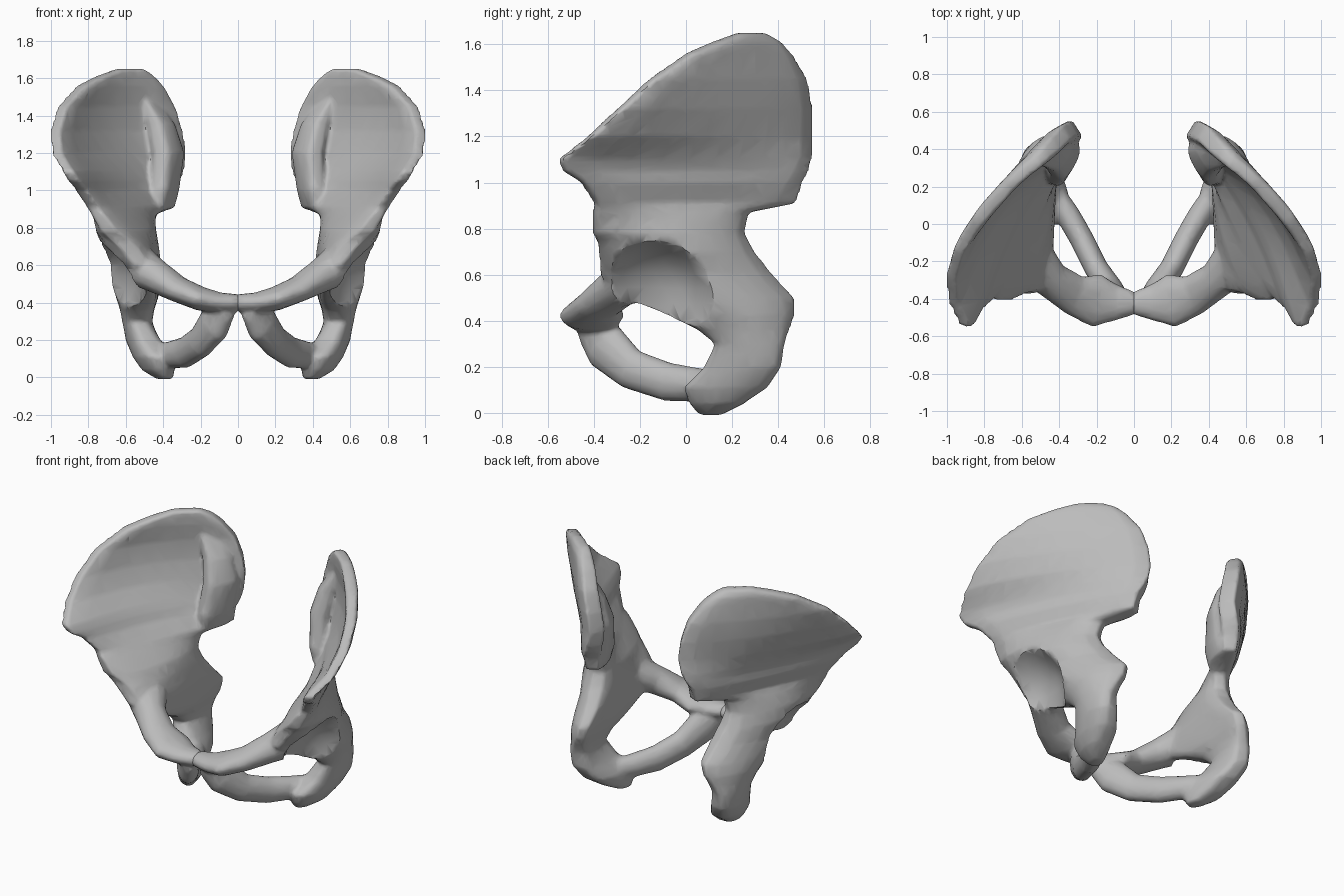
import bpy, bmesh, math
from mathutils import Vector

old = bpy.data.objects.get("Cube")
if old:
    bpy.data.objects.remove(old, do_unlink=True)

bone = bpy.data.materials.new("bone_grey")
bone.use_nodes = True
GREY = (0.5, 0.5, 0.5, 1)
bone.diffuse_color = GREY
bone.node_tree.nodes["Principled BSDF"].inputs["Base Color"].default_value = GREY


def loft(bm, rings):
    """Closed skin through rings that have equal point counts."""
    loops = [[bm.verts.new(p) for p in ring] for ring in rings]
    for lower, upper in zip(loops, loops[1:]):
        count = len(lower)
        for i in range(count):
            j = (i + 1) % count
            bm.faces.new((lower[i], lower[j], upper[j], upper[i]))
    bm.faces.new(loops[0][::-1])
    bm.faces.new(loops[-1])


def plate_section(z, back, mid, front, thick, steps=10):
    """Curved flat section running from back through mid to front at height z."""
    b, m, f = Vector(back), Vector(mid), Vector(front)
    outer, inner = [], []
    for k in range(steps + 1):
        s = k / steps
        wb, wm, wf = (1 - s) * (1 - 2 * s), 4 * s * (1 - s), s * (2 * s - 1)
        centre = b * wb + m * wm + f * wf
        along = b * (4 * s - 3) + m * (4 - 8 * s) + f * (4 * s - 1)
        side = Vector((-along.y, along.x)).normalized()
        half = (thick[0] * wb + thick[1] * wm + thick[2] * wf) / 2
        if k in (0, steps):
            half *= 0.7
        outer.append((*(centre + side * half), z))
        inner.append((*(centre - side * half), z))
    return outer + inner[::-1]


def tube(bm, stations, sides=12):
    """Elliptical tube; each station is a point, a flat radius and an upright radius."""
    points = [Vector(s[0]) for s in stations]
    rings = []
    for i, (_, wide, tall) in enumerate(stations):
        along = points[min(i + 1, len(points) - 1)] - points[max(i - 1, 0)]
        flat = along.cross(Vector((0, 0, 1))).normalized()
        up = flat.cross(along).normalized()
        ring = []
        for k in range(sides):
            a = math.tau * k / sides
            ring.append(points[i] + flat * wide * math.cos(a) + up * tall * math.sin(a))
        rings.append(ring)
    loft(bm, rings)


# Upper wing: height, back, middle, front, thicknesses
wing = [
    (1.65, (.51, .33), (.58, .28), (.64, .23), (.06, .07, .06)),
    (1.61, (.46, .39), (.62, .26), (.74, .12), (.10, .08, .08)),
    (1.56, (.42, .43), (.64, .24), (.84, .01), (.12, .08, .09)),
    (1.45, (.36, .49), (.68, .21), (.94, -.15), (.14, .06, .09)),
    (1.32, (.32, .51), (.68, .19), (.98, -.29), (.15, .05, .09)),
    (1.20, (.30, .51), (.67, .15), (.97, -.42), (.15, .05, .09)),
    (1.10, (.32, .51), (.64, .11), (.91, -.55), (.15, .06, .09)),
    (1.05, (.34, .50), (.63, .08), (.88, -.53), (.15, .07, .09)),
    (1.00, (.36, .48), (.63, .06), (.84, -.45), (.14, .09, .09)),
    (.91, (.37, .46), (.60, .00), (.78, -.39), (.12, .13, .09)),
]
# Neck, socket block and rear column down to the seat
column = [
    (.87, (.46, .26), (.60, .00), (.75, -.40), (.08, .17, .10)),
    (.78, (.48, .24), (.60, -.05), (.69, -.40), (.10, .26, .12)),
    (.70, (.47, .28), (.59, -.05), (.59, -.37), (.12, .29, .14)),
    (.60, (.45, .36), (.56, .00), (.50, -.36), (.11, .27, .14)),
    (.50, (.44, .46), (.55, .10), (.50, -.27), (.08, .25, .12)),
    (.42, (.46, .46), (.54, .20), (.49, -.06), (.08, .22, .10)),
    (.36, (.49, .44), (.54, .24), (.52, .06), (.08, .18, .09)),
    (.30, (.51, .42), (.54, .27), (.53, .13), (.10, .16, .09)),
    (.20, (.51, .41), (.51, .25), (.47, .09), (.11, .18, .12)),
    (.11, (.47, .35), (.46, .18), (.39, .01), (.12, .20, .14)),
    (.04, (.45, .25), (.43, .14), (.38, .03), (.10, .16, .10)),
    (-.01, (.40, .15), (.39, .11), (.37, .07), (.06, .08, .06)),
]
# Thick pad on the inner rear face of the wing
pad = [
    (1.48, (.44, .42), (.48, .37), (.51, .32), (.05, .06, .05)),
    (1.35, (.36, .44), (.41, .37), (.45, .29), (.08, .12, .08)),
    (1.20, (.32, .44), (.37, .35), (.42, .25), (.09, .13, .09)),
    (1.00, (.35, .43), (.39, .32), (.43, .21), (.08, .12, .08)),
    (.90, (.37, .43), (.41, .32), (.44, .22), (.07, .10, .07)),
]

bm = bmesh.new()
for levels in (wing + column, pad):
    loft(bm, [plate_section(*level) for level in levels])

# Upper front branch to the midline joint
tube(bm, [
    ((.54, -.20, .60), .13, .11),
    ((.44, -.30, .54), .10, .09),
    ((.32, -.38, .47), .11, .07),
    ((.20, -.41, .42), .145, .065),
    ((.10, -.42, .40), .10, .055),
    ((-.01, -.425, .40), .06, .045),
])
# Lower branch from the joint back to the seat
tube(bm, [
    ((.06, -.43, .37), .05, .06),
    ((.125, -.35, .29), .07, .11),
    ((.20, -.24, .19), .065, .09),
    ((.28, -.08, .135), .065, .085),
    ((.36, .06, .12), .065, .075),
    ((.43, .18, .12), .05, .06),
])
bmesh.ops.recalc_face_normals(bm, faces=bm.faces)
mesh = bpy.data.meshes.new("hip_bones")
bm.to_mesh(mesh)
bm.free()
mesh.materials.append(bone)
hip = bpy.data.objects.new("hip_bones", mesh)
bpy.context.collection.objects.link(hip)

# Round cutter for the hip socket
cut_mesh = bpy.data.meshes.new("socket_cutter")
bm = bmesh.new()
bmesh.ops.create_icosphere(bm, subdivisions=3, radius=.28)
bm.to_mesh(cut_mesh)
bm.free()
cut_mesh.materials.append(bone)
cutter = bpy.data.objects.new("socket_cutter", cut_mesh)
cutter.location = (.77, -.14, .47)
cutter.hide_render = True
bpy.context.collection.objects.link(cutter)

# Fuse the parts, carve the socket, soften, simplify and mirror
fuse = hip.modifiers.new("fuse", "REMESH")
fuse.mode = "VOXEL"
fuse.voxel_size = .013
carve = hip.modifiers.new("carve", "BOOLEAN")
carve.operation = "DIFFERENCE"
carve.object = cutter
soften = hip.modifiers.new("soften", "SMOOTH")
soften.factor = .5
soften.iterations = 6
simplify = hip.modifiers.new("simplify", "DECIMATE")
simplify.ratio = .12
mirror = hip.modifiers.new("mirror", "MIRROR")
mirror.use_clip = True

bpy.context.view_layer.objects.active = hip
hip.select_set(True)
for name in [m.name for m in hip.modifiers]:
    bpy.ops.object.modifier_apply(modifier=name)
bpy.data.objects.remove(cutter, do_unlink=True)
bpy.ops.object.shade_smooth_by_angle(angle=math.radians(50))
